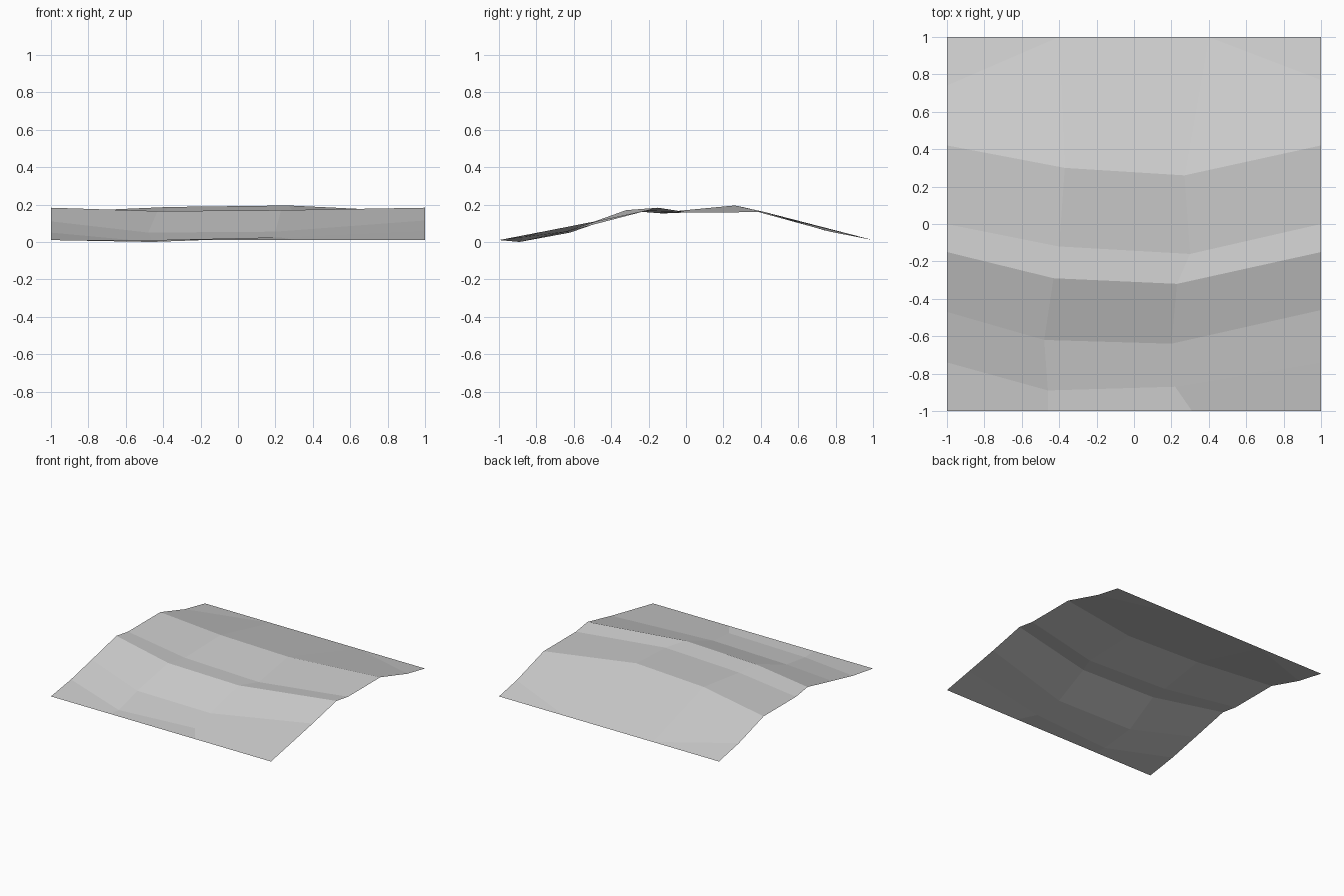
import bpy
import bmesh

cube = bpy.data.objects.get("Cube")
if cube:
    bpy.data.objects.remove(cube, do_unlink=True)

# One plain grey
grey = bpy.data.materials.new("light_grey")
grey.use_nodes = True
colour = (0.62, 0.62, 0.62, 1)
grey.diffuse_color = colour
bsdf = next(n for n in grey.node_tree.nodes if n.type == "BSDF_PRINCIPLED")
bsdf.inputs["Base Color"].default_value = colour
bsdf.inputs["Roughness"].default_value = 0.9

# Fold lines from front to back; each bends at two inner points.
# (inner x pair, four y values, four heights)
FOLDS = [
    ((-.46, .31), (-1, -1, -1, -1), (.01, .01, .01, .01)),
    ((-.46, .22), (-.74, -.89, -.87, -.74), (.05, 0, .025, .06)),
    ((-.48, .20), (-.47, -.62, -.64, -.46), (.11, .05, .055, .115)),
    ((-.43, .23), (-.15, -.29, -.32, -.15), (.183, .165, .17, .183)),
    ((-.40, .30), (0, -.12, -.16, 0), (.16, .152, .155, .16)),
    ((-.37, .27), (.42, .30, .26, .42), (.16, .187, .195, .16)),
    ((-.40, .40), (.74, 1, 1, .77), (.062, .01, .01, .055)),
    ((-.40, .40), (1, 1, 1, 1), (.01, .01, .01, .01)),
]

# Folded sheet of ground, open underneath
bm = bmesh.new()
rows = []
for (xa, xb), ys, zs in FOLDS:
    row = [bm.verts.new(p) for p in zip((-1, xa, xb, 1), ys, zs)]
    # the last fold runs out at the back border, so share its points
    if rows and ys[0] == 1:
        for i in (1, 2):
            bm.verts.remove(row[i])
            row[i] = rows[-1][i]
    rows.append(row)

for near, far in zip(rows, rows[1:]):
    for i in range(3):
        ring = list(dict.fromkeys((near[i], near[i + 1], far[i + 1], far[i])))
        if len(ring) > 2:
            bm.faces.new(ring)

mesh = bpy.data.meshes.new("folded_ground")
bm.to_mesh(mesh)
bm.free()
mesh.materials.append(grey)
ground = bpy.data.objects.new("folded_ground", mesh)
bpy.context.collection.objects.link(ground)
